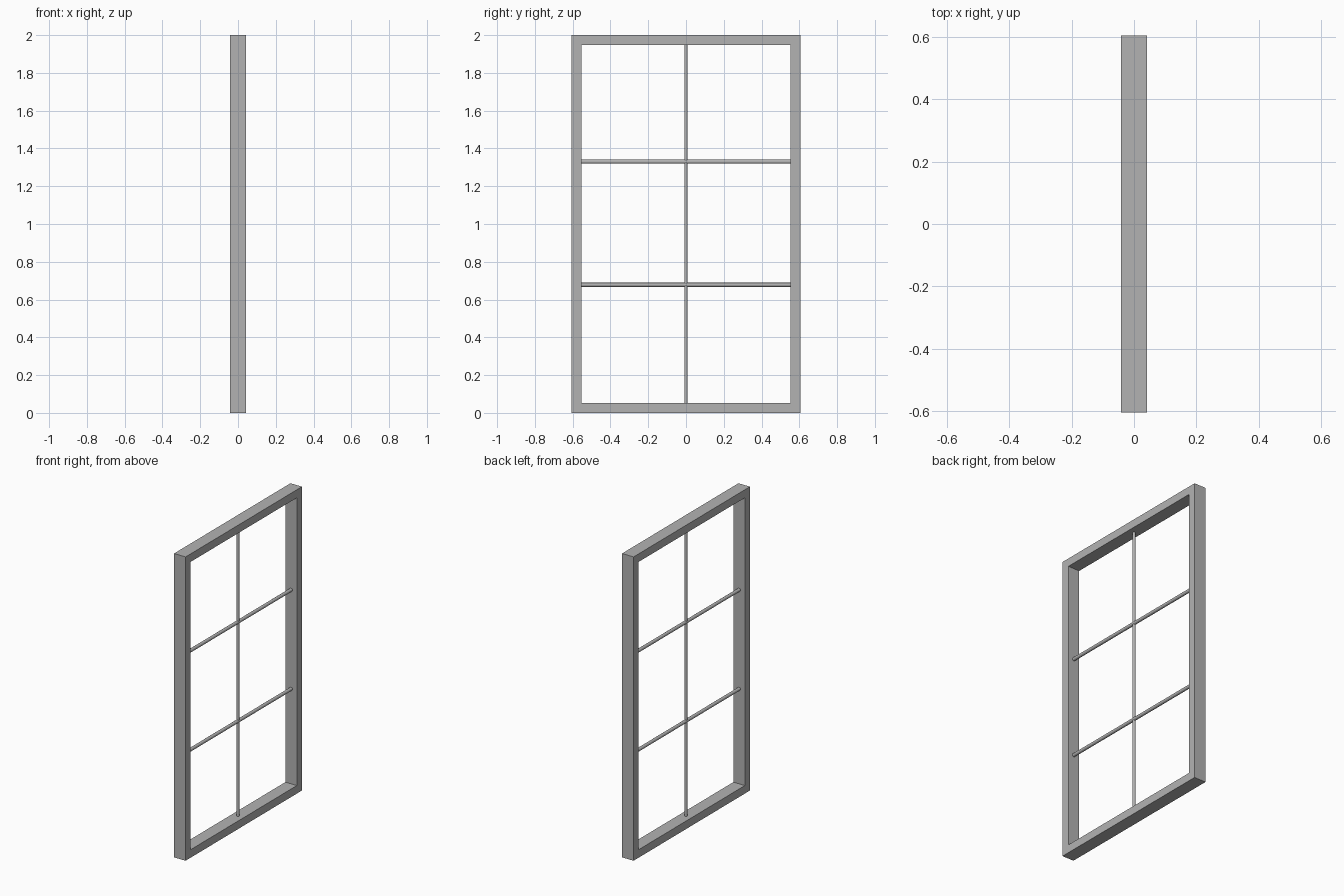
import bpy
import math

if "Cube" in bpy.data.objects:
    bpy.data.objects.remove(bpy.data.objects["Cube"])

HALF_W, HEIGHT, DEPTH, RIM = 0.605, 2.0, 0.084, 0.053

grey = bpy.data.materials.new("frame grey")
grey.use_nodes = True
colour = (0.45, 0.45, 0.45, 1)
grey.diffuse_color = colour
grey.node_tree.nodes["Principled BSDF"].inputs["Base Color"].default_value = colour


def frame(name):
    # Rectangular ring extruded through the depth
    x = DEPTH / 2
    verts, faces = [], []
    for side in (-x, x):
        for inset in (0, RIM):
            w = HALF_W - inset
            verts += [(side, -w, inset), (side, w, inset),
                      (side, w, HEIGHT - inset), (side, -w, HEIGHT - inset)]
    for i in range(4):
        j = (i + 1) % 4
        faces += [(i, i + 4, j + 4, j), (i + 8, j + 8, j + 12, i + 12),
                  (i, j, j + 8, i + 8), (i + 4, i + 12, j + 12, j + 4)]
    mesh = bpy.data.meshes.new(name)
    mesh.from_pydata(verts, [], faces)
    mesh.materials.append(grey)
    obj = bpy.data.objects.new(name, mesh)
    bpy.context.collection.objects.link(obj)


def bar(name, z, length, radius, tilt):
    # Round glazing bar
    bpy.ops.mesh.primitive_cylinder_add(vertices=16, radius=radius, depth=length,
                                        location=(0, 0, z), rotation=(tilt, 0, 0))
    obj = bpy.context.object
    obj.name = name
    obj.data.materials.append(grey)
    bpy.ops.object.shade_smooth_by_angle(angle=math.radians(40))


frame("window_frame")
bar("vertical_bar", HEIGHT / 2, HEIGHT - 2 * RIM, 0.009, 0)
for label, z in (("lower", 0.678), ("upper", 1.33)):
    bar(label + "_horizontal_bar", z, 2 * (HALF_W - RIM), 0.011, math.pi / 2)
